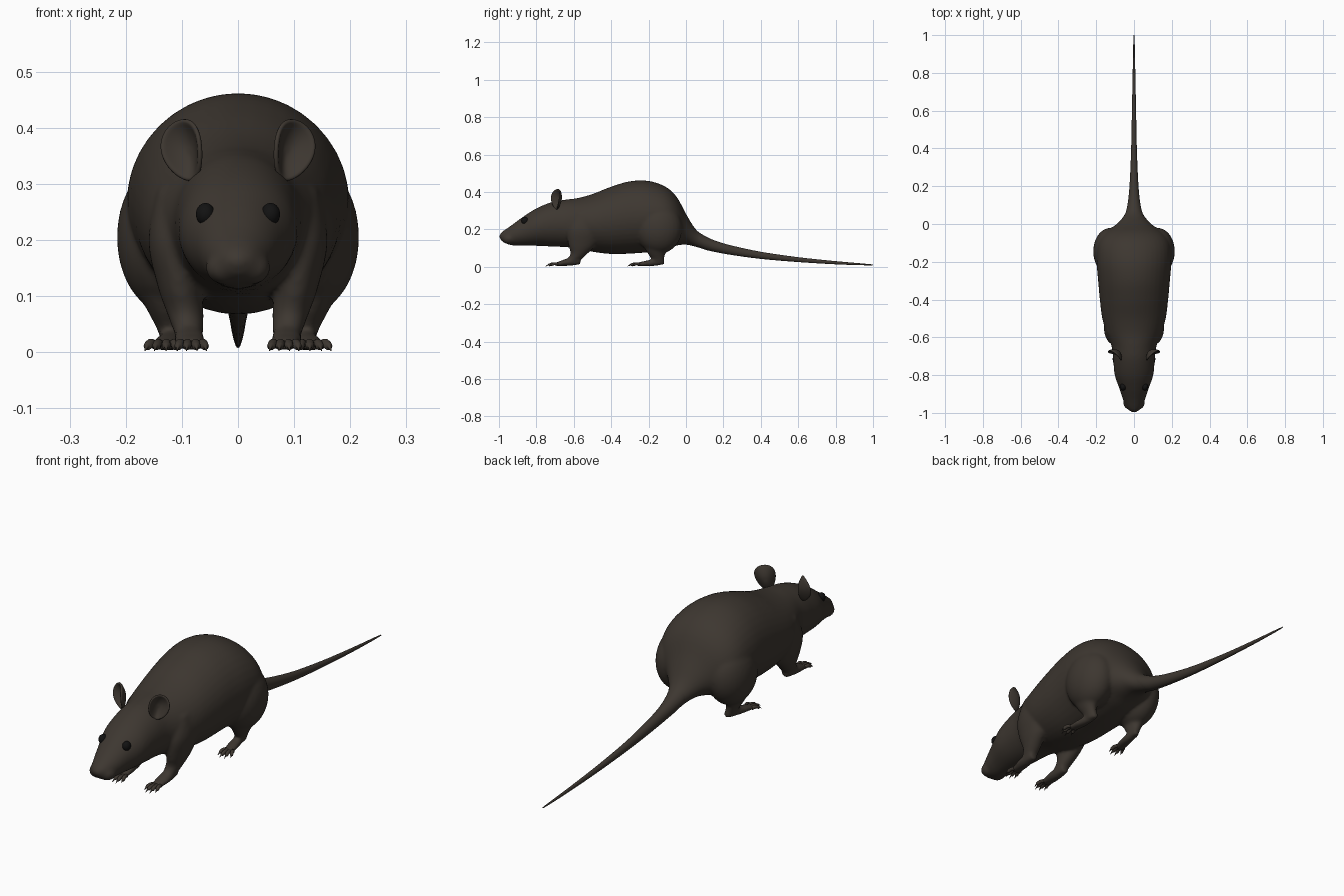
import bpy, bmesh, math
from mathutils import Vector, Matrix

if "Cube" in bpy.data.objects:
    bpy.data.objects.remove(bpy.data.objects["Cube"])


def material(name, col):
    m = bpy.data.materials.new(name)
    m.diffuse_color = (*col, 1)
    m.use_nodes = True
    m.node_tree.nodes["Principled BSDF"].inputs["Base Color"].default_value = m.diffuse_color
    return m


FUR = material("dark brown fur", (0.047, 0.038, 0.030))
BLACK = material("black eye", (0.006, 0.006, 0.006))


def spline(secs, steps):
    """Catmull-Rom interpolation through the sections."""
    out = []
    for i in range(len(secs) - 1):
        p0, p1 = secs[max(i - 1, 0)], secs[i]
        p2, p3 = secs[i + 1], secs[min(i + 2, len(secs) - 1)]
        for k in range(steps):
            t = k / steps
            out.append([0.5 * (2 * b + (c - a) * t + (2 * a - 5 * b + 4 * c - d) * t * t
                               + (3 * b - a - 3 * c + d) * t ** 3)
                        for a, b, c, d in zip(p0, p1, p2, p3)])
    return out + [list(secs[-1])]


def loft(bm, secs, axis, sides=24, steps=4, sx=1):
    """Sections (x, y, z, r1, r2) joined by elliptical rings across the axis."""
    rings = []
    for x, y, z, r1, r2 in spline(secs, steps):
        r1, r2 = max(r1, 0.001), max(r2, 0.001)
        ring = []
        for k in range(sides):
            a = 2 * math.pi * k / sides
            u, v = r1 * math.cos(a), r2 * math.sin(a)
            co = (x + u, y, z + v) if axis == 'Y' else (x + u, y + v, z)
            ring.append(bm.verts.new((co[0] * sx, co[1], co[2])))
        rings.append(ring)
    faces = [bm.faces.new(rings[0]), bm.faces.new(rings[-1])]
    for a, b in zip(rings, rings[1:]):
        for k in range(sides):
            j = (k + 1) % sides
            faces.append(bm.faces.new((a[k], a[j], b[j], b[k])))
    bmesh.ops.recalc_face_normals(bm, faces=faces)


def ball(bm, c, r, rot=None):
    m = Matrix.Translation(c) @ (rot or Matrix()) @ Matrix.Diagonal((*r, 1))
    bmesh.ops.create_uvsphere(bm, u_segments=28, v_segments=18, radius=1, matrix=m)


def finish(bm, name, mat):
    me = bpy.data.meshes.new(name)
    bm.to_mesh(me)
    bm.free()
    me.materials.append(mat)
    for p in me.polygons:
        p.use_smooth = True
    ob = bpy.data.objects.new(name, me)
    bpy.context.collection.objects.link(ob)
    return ob


# Body from nose to tail root: (y, top, bottom, half width)
profile = [(-0.992, .178, .145, .020), (-0.975, .193, .130, .037), (-0.93, .224, .114, .058),
           (-0.87, .268, .113, .078), (-0.80, .312, .112, .102), (-0.72, .345, .108, .110),
           (-0.65, .358, .105, .118), (-0.58, .367, .098, .145), (-0.50, .389, .080, .168),
           (-0.40, .428, .068, .181), (-0.30, .457, .070, .190), (-0.20, .459, .078, .198),
           (-0.11, .428, .095, .192), (-0.05, .374, .113, .158), (0.0, .283, .118, .092),
           (0.05, .203, .107, .050), (0.10, .165, .092, .035), (0.16, .138, .078, .027)]
bm = bmesh.new()
loft(bm, [(0, y, (t + b) / 2, w, (t - b) / 2) for y, t, b, w in profile], 'Y', 40)

# Nose, with a pad on each side of the muzzle
ball(bm, (0, -.984, .163), (.016, .017, .013))
for s in (-1, 1):
    ball(bm, (s * .022, -.945, .150), (.036, .038, .030))
    # Haunch
    ball(bm, (s * .125, -.145, .205), (.091, .125, .135))
    # Hind leg and foot
    loft(bm, [(.14, -.14, .20, .06, .10), (.138, -.15, .12, .045, .078),
              (.130, -.158, .075, .032, .050), (.122, -.150, .040, .022, .034),
              (.118, -.150, .014, .018, .028)], 'Z', sx=s)
    loft(bm, [(.115, -.115, .026, .013, .014), (.120, -.18, .021, .022, .018),
              (.128, -.23, .016, .025, .013), (.134, -.265, .012, .021, .009)], 'Y', sx=s)
    # Front leg and foot
    loft(bm, [(.105, -.54, .29, .04, .06), (.112, -.545, .20, .048, .09),
              (.104, -.555, .12, .040, .075), (.094, -.572, .07, .033, .046),
              (.088, -.600, .035, .026, .038), (.088, -.61, .012, .020, .030)], 'Z', sx=s)
    loft(bm, [(.088, -.565, .030, .018, .018), (.087, -.62, .027, .026, .022),
              (.085, -.67, .018, .027, .014), (.083, -.70, .012, .022, .009)], 'Y', sx=s)
body = finish(bm, "body_and_legs", FUR)
rm = body.modifiers.new("blend", 'REMESH')
rm.mode = 'VOXEL'
rm.voxel_size = 0.007
rm.use_smooth_shade = True
sm = body.modifiers.new("soften", 'SMOOTH')
sm.factor = 0.5
sm.iterations = 8

# Tail
bm = bmesh.new()
tail = [(.05, .198, .112, .046), (.10, .165, .092, .035), (.16, .138, .078, .027),
        (.25, .112, .062, .021), (.40, .080, .042, .015), (.60, .051, .025, .011),
        (.80, .030, .013, .007), (.95, .017, .008, .004), (1.0, .012, .008, .002)]
loft(bm, [(0, y, (t + b) / 2, w, (t - b) / 2) for y, t, b, w in tail], 'Y')
finish(bm, "tail", FUR)


# Toes, each narrowing to a claw
def toes(name, x0, y0, tips):
    bm = bmesh.new()
    for s in (-1, 1):
        for i, (tx, ty) in enumerate(tips):
            x = x0 + (i - 1.5) * .011
            at = lambda t, z, r: (x + (tx - x) * t, y0 + (ty - y0) * t, z, r, r)
            loft(bm, [at(0, .014, .008), at(.4, .016, .008), at(.68, .011, .0075),
                      at(.78, .011, .004), at(1, .003, .001)], 'Y', 10, 3, s)
    return finish(bm, name, FUR)


toes("front_toes", .083, -.685, [(.056, -.735), (.073, -.750), (.092, -.748), (.109, -.732)])
toes("hind_toes", .133, -.248, [(.108, -.295), (.128, -.312), (.149, -.308), (.166, -.288)])

# Ears: cupped discs turned outward
for s, side in ((-1, "left"), (1, "right")):
    bm = bmesh.new()
    yaw, roll = math.radians(32), math.radians(14)
    across = Vector((math.cos(yaw), math.sin(yaw), 0))
    ahead = Vector((math.sin(yaw), -math.cos(yaw), 0))
    up = Vector((0, 0, 1))
    across, up = (across * math.cos(roll) - up * math.sin(roll),
                  up * math.cos(roll) + across * math.sin(roll))
    rings = []
    for i in range(1, 8):
        r, ring = i / 7, []
        for k in range(28):
            a = 2 * math.pi * k / 28
            u = r * .041 * math.cos(a) * (1 + .18 * math.sin(a))
            v = r * .056 * math.sin(a)
            d = -.026 * (1 - r * r) + .008 * r * r * math.cos(2 * a)
            p = Vector((.098, -.695, .360)) + across * u + up * v + ahead * d
            ring.append(bm.verts.new((p.x * s, p.y, p.z)))
        rings.append(ring)
    bm.faces.new(rings[0])
    for a, b in zip(rings, rings[1:]):
        for k in range(28):
            j = (k + 1) % 28
            bm.faces.new((a[k], a[j], b[j], b[k]))
    bmesh.ops.recalc_face_normals(bm, faces=bm.faces[:])
    ear = finish(bm, side + "_ear", FUR)
    so = ear.modifiers.new("thickness", 'SOLIDIFY')
    so.thickness = .009
    so.offset = 0
    ear.modifiers.new("round", 'SUBSURF').levels = 1

# Eyes
for s, side in ((-1, "left"), (1, "right")):
    bm = bmesh.new()
    ball(bm, (s * .058, -.862, .246), (.017, .019, .020))
    finish(bm, side + "_eye", BLACK)
